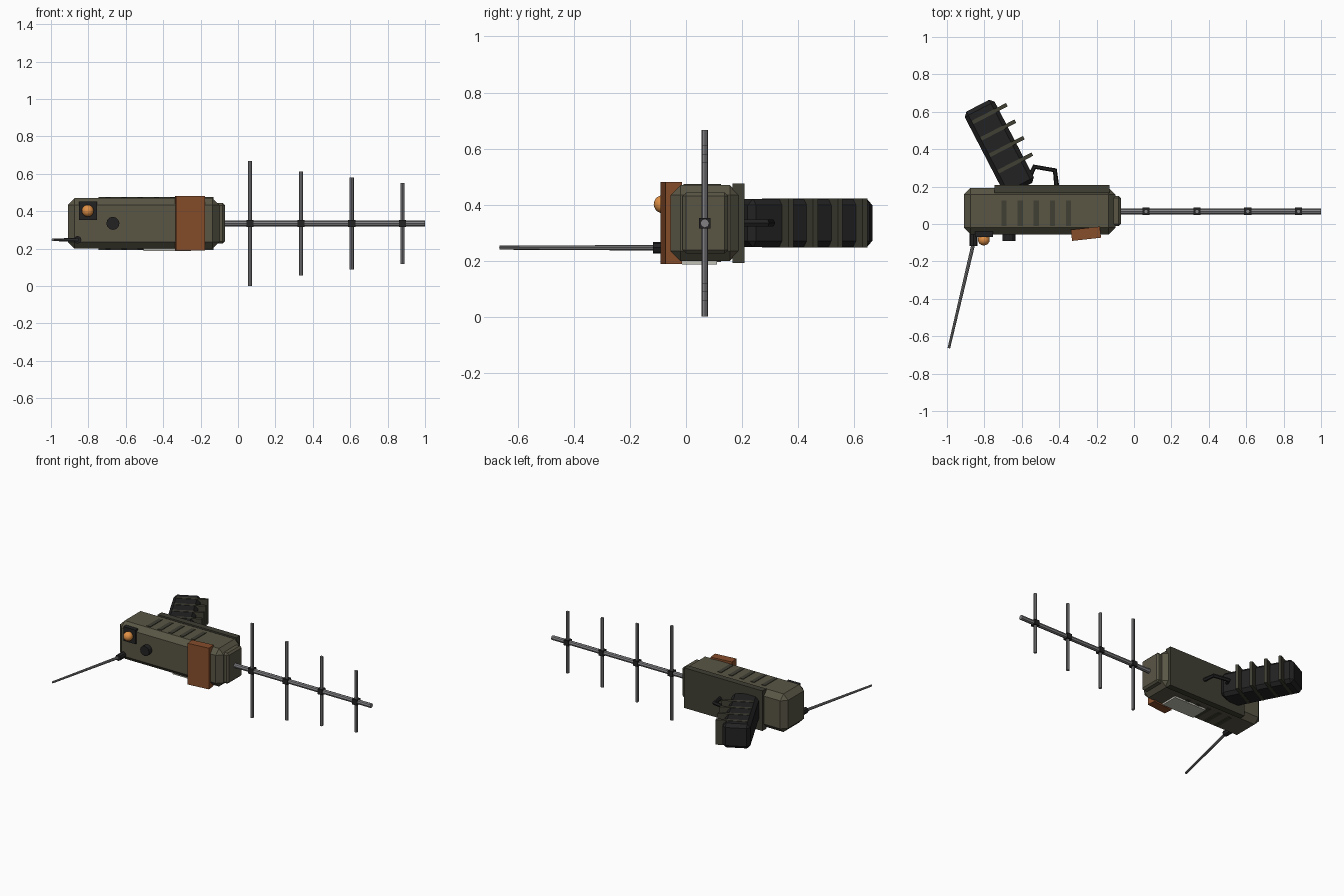
import bpy, bmesh
from math import radians, sin, cos
from mathutils import Vector

if "Cube" in bpy.data.objects:
    bpy.data.objects.remove(bpy.data.objects["Cube"])


def material(name, rgb):
    m = bpy.data.materials.new(name)
    m.diffuse_color = (*rgb, 1)
    m.use_nodes = True
    m.node_tree.nodes["Principled BSDF"].inputs["Base Color"].default_value = m.diffuse_color
    return m


OLIVE = material("olive", (0.10, 0.093, 0.06))
DARK_OLIVE = material("dark_olive", (0.052, 0.05, 0.034))
BLACK = material("black", (0.016, 0.016, 0.017))
RUST = material("rust", (0.24, 0.075, 0.024))
AMBER = material("amber", (0.75, 0.28, 0.06))
STEEL = material("steel", (0.22, 0.22, 0.23))
PALE = material("pale", (0.55, 0.54, 0.47))


def finish(name, bm, mat):
    mesh = bpy.data.meshes.new(name)
    bm.to_mesh(mesh)
    bm.free()
    mesh.materials.append(mat)
    ob = bpy.data.objects.new(name, mesh)
    bpy.context.collection.objects.link(ob)
    return ob


def box(name, center, size, mat, bevel=0, rot=0):
    bm = bmesh.new()
    bmesh.ops.create_cube(bm, size=1)
    bmesh.ops.scale(bm, vec=size, verts=bm.verts)
    if bevel:
        bmesh.ops.bevel(bm, geom=bm.edges[:], offset=bevel, segments=1, affect='EDGES')
    ob = finish(name, bm, mat)
    ob.location = center
    ob.rotation_euler.z = radians(rot)
    return ob


def span(name, lo, hi, mat, bevel=0):
    lo, hi = Vector(lo), Vector(hi)
    return box(name, (lo + hi) / 2, hi - lo, mat, bevel)


def rod(name, a, b, r, mat, sides=8, r2=None):
    a, b = Vector(a), Vector(b)
    bm = bmesh.new()
    bmesh.ops.create_cone(bm, cap_ends=True, segments=sides, radius1=r,
                          radius2=r if r2 is None else r2, depth=(b - a).length)
    ob = finish(name, bm, mat)
    ob.location = (a + b) / 2
    ob.rotation_euler = (b - a).to_track_quat('Z', 'Y').to_euler()
    return ob


# Main housing, nose cap and back rail
span("body", (-0.91, -0.056, 0.20), (-0.10, 0.193, 0.47), OLIVE, 0.036)
span("nose_cap", (-0.15, -0.012, 0.227), (-0.07, 0.15, 0.443), OLIVE, 0.012)
span("back_rail", (-0.745, 0.165, 0.192), (-0.13, 0.208, 0.476), DARK_OLIVE)

# Cooling vents on both wide sides
for i in range(5):
    x = -0.695 + i * 0.0863
    for side, z in (("upper", 0.47), ("lower", 0.20)):
        box(f"{side}_vent_{i}", (x, 0.058, z), (0.028, 0.135, 0.008), DARK_OLIVE)
span("label_plate", (-0.505, -0.015, 0.188), (-0.25, 0.11, 0.21), PALE)

# Tilted side panel
box("side_panel", (-0.257, -0.052, 0.335), (0.156, 0.06, 0.292), RUST, rot=6.3)

# Indicator lamp, knob and whip antenna
span("lamp_base", (-0.85, -0.07, 0.353), (-0.755, -0.04, 0.453), BLACK)
bm = bmesh.new()
bmesh.ops.create_uvsphere(bm, u_segments=16, v_segments=10, radius=0.032)
for f in bm.faces:
    f.smooth = True
lamp = finish("lamp", bm, AMBER)
lamp.location = (-0.803, -0.083, 0.402)
rod("knob", (-0.669, -0.04, 0.335), (-0.669, -0.09, 0.335), 0.035, BLACK, 12)
rod("whip_socket", (-0.858, -0.04, 0.247), (-0.858, -0.118, 0.247), 0.021, BLACK)
rod("whip", (-0.855, -0.09, 0.247), (-0.99, -0.664, 0.247), 0.01, STEEL, 8, 0.007)

# Angled grip with ribs; u runs across it, v runs along it from its tip
ANGLE = 27.4
U = Vector((cos(radians(ANGLE)), sin(radians(ANGLE)), 0))
V = Vector((-sin(radians(ANGLE)), cos(radians(ANGLE)), 0))
CORNER = Vector((-0.912, 0.585, 0.335))


def on_grip(u, v):
    return CORNER + U * u + V * v


box("grip", on_grip(0.09, -0.243), (0.18, 0.50, 0.172), BLACK, 0.022, ANGLE)
for i in range(4):
    box(f"grip_rib_{i}", on_grip(0.127, -0.06 - i * 0.099), (0.206, 0.02, 0.176),
        DARK_OLIVE, rot=ANGLE)

# Trigger guard
guard = [(-0.56, 0.25), (-0.532, 0.306), (-0.423, 0.287), (-0.412, 0.19)]
curve = bpy.data.curves.new("trigger_guard", 'CURVE')
curve.dimensions = '3D'
curve.bevel_depth = 0.0135
curve.bevel_resolution = 1
curve.use_fill_caps = True
spline = curve.splines.new('POLY')
spline.points.add(len(guard) - 1)
for p, (x, y) in zip(spline.points, guard):
    p.co = (x, y, 0.335, 1)
spline.use_smooth = False
curve.materials.append(BLACK)
bpy.context.collection.objects.link(bpy.data.objects.new("trigger_guard", curve))

# Directional antenna: boom, cross elements and clamps
BY, BZ = 0.067, 0.334
rod("boom", (-0.10, BY, BZ), (1.0, BY, BZ), 0.016, STEEL, 8)
for i, (x, half) in enumerate([(0.064, 0.333), (0.337, 0.277), (0.608, 0.245), (0.88, 0.217)]):
    rod(f"element_{i}", (x, BY, BZ - half), (x, BY, BZ + half), 0.0115, STEEL, 8)
    box(f"clamp_{i}", (x, BY, BZ), (0.038, 0.04, 0.038), BLACK)
